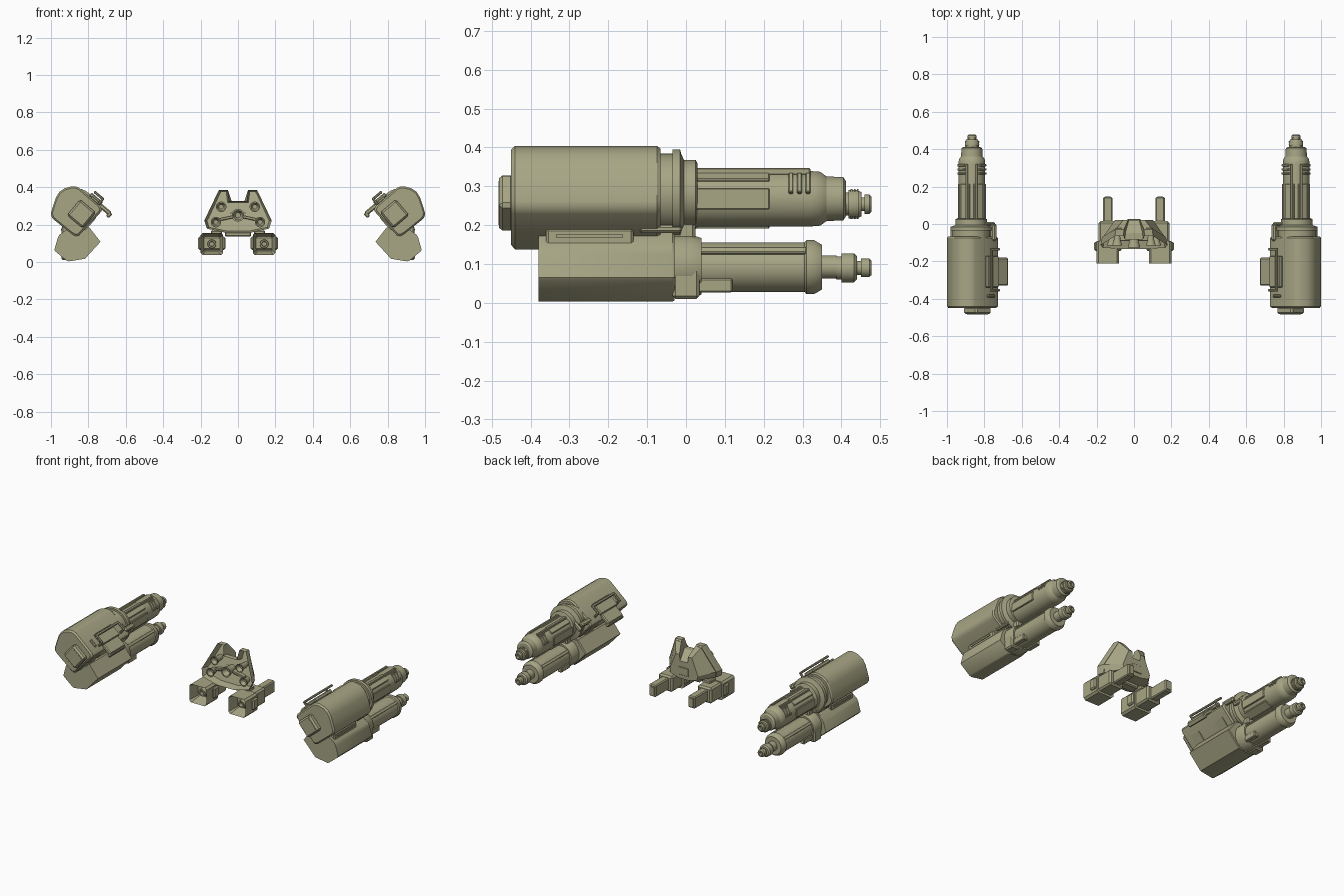
import bpy, bmesh, math
from mathutils import Matrix, Vector

if "Cube" in bpy.data.objects:
    bpy.data.objects.remove(bpy.data.objects["Cube"])

olive = bpy.data.materials.new("olive")
olive.diffuse_color = (0.39, 0.38, 0.235, 1)
olive.use_nodes = True
olive.node_tree.nodes["Principled BSDF"].inputs["Base Color"].default_value = olive.diffuse_color
TILT = math.radians(40)


def finish(name, bm, mirror=True):
    bmesh.ops.recalc_face_normals(bm, faces=bm.faces)
    me = bpy.data.meshes.new(name)
    bm.to_mesh(me)
    bm.free()
    me.materials.append(olive)
    ob = bpy.data.objects.new(name, me)
    bpy.context.collection.objects.link(ob)
    if mirror:
        ob.modifiers.new("mirror", 'MIRROR').use_clip = False
    bpy.ops.object.select_all(action='DESELECT')
    ob.select_set(True)
    bpy.context.view_layer.objects.active = ob
    bpy.ops.object.shade_smooth_by_angle(angle=math.radians(32))
    return ob


def loft_bm(loops):
    """Skin a list of equal-length closed loops; returns bmesh and both cap faces."""
    bm = bmesh.new()
    rings = [[bm.verts.new(p) for p in loop] for loop in loops]
    n = len(rings[0])
    for a, b in zip(rings, rings[1:]):
        for i in range(n):
            j = (i + 1) % n
            bm.faces.new((a[i], a[j], b[j], b[i]))
    return bm, bm.faces.new(rings[0]), bm.faces.new(rings[-1])


def hull(name, poly, sections, mirror=True):
    """Extrude an x-z outline along y, scaled per section (y, scale)."""
    cx = sum(p[0] for p in poly) / len(poly)
    cz = sum(p[1] for p in poly) / len(poly)
    loops = [[(cx + (x - cx) * s, y, cz + (z - cz) * s) for x, z in poly] for y, s in sections]
    return finish(name, loft_bm(loops)[0], mirror)


def lathe(name, cx, cz, profile, segs=24, mirror=True):
    """Round part along y from (y, radius) pairs."""
    loops = [[(cx + r * math.cos(2 * math.pi * (i + .5) / segs), y,
               cz + r * math.sin(2 * math.pi * (i + .5) / segs)) for i in range(segs)]
             for y, r in profile]
    return finish(name, loft_bm(loops)[0], mirror)


def box(name, c, size, tilt=0, bevel=0.004, mirror=True):
    bm = bmesh.new()
    m = Matrix.Translation(c) @ Matrix.Rotation(-tilt, 4, 'Y') @ Matrix.Diagonal((*size, 1))
    bmesh.ops.create_cube(bm, size=1, matrix=m)
    if bevel:
        bmesh.ops.bevel(bm, geom=bm.edges[:], offset=bevel, segments=1, affect='EDGES')
    return finish(name, bm, mirror)


def on_face(u, y, n):
    """Point on the tilted inner-upper side of the big housing."""
    c, s = math.cos(TILT), math.sin(TILT)
    return Vector((.79 + u * c - n * s, y, .347 + u * s + n * c))


# --- Upper gun: housing, front cap, collars, barrel and muzzle ---
upper = [(.85, .397), (.868, .404), (.89, .404), (.925, .395), (.955, .375), (.973, .345),
         (.987, .305), (1.0, .262), (.998, .243), (.987, .228), (.885, .146), (.868, .137),
         (.852, .139), (.732, .268), (.727, .28), (.735, .298)]
hull("upper_housing", upper, [(-.45, .92), (-.44, 1), (-.075, 1), (-.066, .94)])
box("front_cap", (.837, -.462, .257), (.11, .04, .11), TILT, .01)
box("front_cap_panel", (.837, -.481, .257), (.08, .004, .08), TILT, 0)
lathe("upper_collar", .87, .283, [(-.09, .1), (-.035, .1), (-.035, .112), (-.015, .112), (-.012, .1),
                                  (-.005, .085), (.025, .085), (.03, .075)], 32)
lathe("upper_barrel", .867, .268, [(.0, .072), (.32, .072), (.345, .07), (.362, .058), (.405, .056),
                                   (.412, .045), (.412, .02)])
lathe("upper_muzzle", .866, .254, [(.40, .03), (.418, .03), (.418, .037), (.44, .037), (.452, .031),
                                   (.452, .018), (.46, .018), (.46, .025), (.472, .025),
                                   (.478, .019), (.478, .012), (.465, .01)])
for k in range(3):
    y = .424 + k * .008
    lathe("muzzle_rib", .866, .254, [(y, .037), (y, .039), (y + .004, .039), (y + .004, .037)])
    # Vent fins around the barrel end
    for a in (35, 145):
        r = math.radians(a)
        box("vent_fin", (.867 + .069 * math.cos(r), .27 + k * .022, .268 + .069 * math.sin(r)),
            (.012, .012, .06), r, .002)
# Sleeve and rails along the upper barrel
for a in (0, 60, 120, 180, 240):
    r = math.radians(a)
    box("barrel_sleeve_plate", (.867 + .069 * math.cos(r), .12, .268 + .069 * math.sin(r)),
        (.012, .19, .055), r, .003)
for x in (.84, .895):
    box("barrel_rail", (x, .17, .338), (.014, .3, .018), 0, .003)

# --- Lower gun: housing, shoulder, barrel and muzzle ---
lower = [(.906, .18), (.955, .145), (.965, .125), (.982, .065), (.975, .055), (.918, .008),
         (.905, .003), (.818, .017), (.735, .108), (.795, .185)]
hull("lower_housing", lower, [(-.38, 1), (-.035, 1), (-.03, .96)])
lathe("lower_shoulder", .867, .094, [(-.05, .083), (.015, .083), (.04, .074), (.04, .06)], 16)
lathe("lower_barrel", .867, .092, [(.02, .064), (.305, .064), (.31, .07), (.33, .07), (.35, .058),
                                   (.35, .03), (.388, .03), (.388, .02)])
lathe("lower_muzzle", .867, .09, [(.38, .02), (.388, .03), (.40, .03), (.40, .038), (.432, .038),
                                  (.44, .03), (.44, .018), (.45, .018), (.45, .024), (.472, .024),
                                  (.478, .018), (.478, .011), (.465, .01)])
for a in (40, 140):
    r = math.radians(a)
    box("lower_rail", (.867 + .064 * math.cos(r), .17, .092 + .064 * math.sin(r)),
        (.014, .28, .02), r, .003)
for x in (.82, .914):
    box("lower_barrel_block", (x, .075, .045), (.03, .09, .036), 0, .004)
box("shoulder_clamp", (.915, .0, .05), (.06, .07, .08), 0, .008)

# --- Parts joining the two housings ---
box("link_block", (.92, -.248, .158), (.045, .225, .066), 0, .006)
box("link_block_strip", (.9445, -.248, .172), (.006, .17, .01), 0, 0)
box("joint_block", (.85, -.2, .16), (.09, .34, .08), TILT, 0)
box("rear_pipe", (.93, -.065, .19), (.022, .11, .02), 0, .006)
box("rear_bracket", (.865, -.01, .18), (.06, .07, .06), 0, .008)

# --- Shield wing and rail handle on the inner side ---
box("side_wing", on_face(-.09, -.255, .0), (.1, .15, .024), TILT, .006)
box("side_wing_lip", on_face(-.138, -.255, -.008), (.022, .15, .03), TILT, .005)
box("side_pad", on_face(-.03, -.255, .012), (.08, .17, .022), TILT, .005)
box("handle_bar", on_face(-.005, -.245, .036), (.016, .23, .014), TILT, .004)
for y in (-.355, -.135):
    box("handle_end", on_face(-.03, y, .036), (.065, .014, .014), TILT, .004)
    box("handle_foot", on_face(-.058, y, .018), (.014, .014, .045), TILT, .004)
box("side_stud", on_face(-.03, -.385, .004), (.05, .015, .016), TILT, .004)
box("side_hose", (.75, -.045, .305), (.03, .09, .03), TILT, .008)
box("side_hose_end", (.775, -.0, .29), (.07, .022, .03), TILT, .008)
for y in (-.36, -.15):
    box("underside_plate", (.79, y, .204), (.09, .07, .008), math.radians(-49), 0)

# --- Centre pack: hollow notched cowl tapering to the rear ---
half = [(.048, .325), (.056, .385), (.102, .385), (.18, .222), (.166, .178), (.06, .155)]
outline = half + [(-x, z) for x, z in reversed(half)]
front = [(x, -.065 - (.385 - z) * .3, z) for x, z in outline]
middle = [(x * .96, y + .035, z) for x, y, z in front]
back = [(x * .56, .022, .165 + (z - .155) * .66) for x, z in outline]
bm, rim, _ = loft_bm([front, middle, back])
bmesh.ops.recalc_face_normals(bm, faces=bm.faces)
bmesh.ops.inset_region(bm, faces=[rim], thickness=.011, depth=0)
bmesh.ops.translate(bm, verts=rim.verts[:], vec=(0, .045, 0))
finish("pack_cowl", bm, False)

# Thruster nozzles inside the cowl
for x, z in ((.09, .295), (.118, .213)):
    lathe("pack_thruster", x, z, [(-.03, .014), (-.085, .018), (-.115, .028), (-.115, .022),
                                  (-.09, .012)], 16)
lathe("centre_thruster", 0, .25, [(-.03, .022), (-.085, .024), (-.125, .034), (-.125, .026),
                                  (-.09, .014)], 16, False)
box("thruster_strut", (.06, -.07, .235), (.09, .04, .016), math.radians(-12), .003)
box("pack_spine", (0, -.02, .225), (.11, .075, .1), 0, .012, False)
box("pack_spine_panel", (0, .023, .215), (.07, .008, .05), 0, .002, False)
box("pack_lower_bar", (0, -.07, .148), (.14, .06, .026), 0, .006, False)
for x in (.05, .085, .12):
    box("cowl_rivet", (x, -.072, .166), (.009, .009, .01), 0, .002)

# --- Twin lower pods: open front box, clamp, slim rear bar ---
bm = bmesh.new()
bmesh.ops.create_cube(bm, size=1, matrix=Matrix.Translation((.14, -.15, .096)) @
                      Matrix.Diagonal((.122, .12, .118, 1)))
bmesh.ops.bevel(bm, geom=[e for e in bm.edges if abs(e.verts[0].co.y - e.verts[1].co.y) > .05],
                offset=.012, segments=1, affect='EDGES')
mouth = min(bm.faces, key=lambda f: f.calc_center_median().y)
bmesh.ops.inset_region(bm, faces=[mouth], thickness=.012, depth=0)
for v in mouth.verts:
    v.co = Vector((.14 + (v.co.x - .14) * .8, v.co.y + .075, .096 + (v.co.z - .096) * .8))
finish("pod_mouth", bm)
lathe("pod_core", .14, .096, [(-.12, .026), (-.17, .022), (-.17, .014), (-.15, .012)], 16)
box("pod_body", (.14, -.045, .1), (.1, .12, .1), 0, .01)
box("pod_clamp", (.14, -.12, .1), (.146, .05, .07), 0, .008)
box("pod_mount", (.115, -.07, .155), (.06, .06, .03), 0, .006)
box("pod_rear_bar", (.14, .07, .1), (.05, .15, .075), 0, .006)
box("pod_rear_plate", (.14, .146, .1), (.03, .004, .05), 0, 0)
